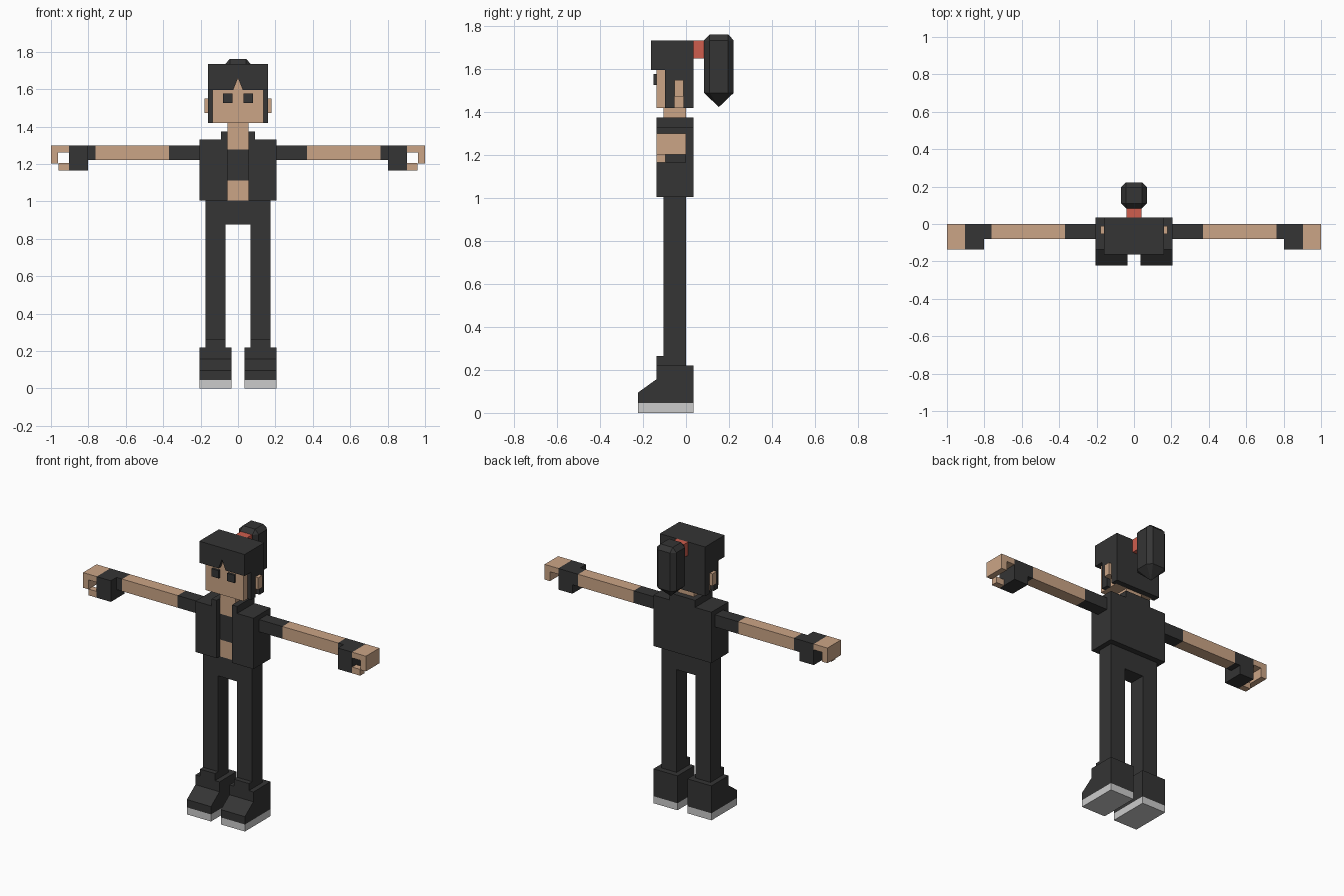
import bpy, bmesh, math

if "Cube" in bpy.data.objects:
    bpy.data.objects.remove(bpy.data.objects["Cube"])


def material(name, rgb):
    m = bpy.data.materials.new(name)
    m.diffuse_color = (*rgb, 1)
    m.use_nodes = True
    m.node_tree.nodes["Principled BSDF"].inputs["Base Color"].default_value = m.diffuse_color
    return m


DARK = material("charcoal", (0.035, 0.035, 0.035))
SKIN = material("skin", (0.60, 0.375, 0.24))
SOLE = material("light grey", (0.60, 0.60, 0.60))
RED = material("tie red", (0.62, 0.11, 0.075))


def finish(name, bm, mat):
    bmesh.ops.remove_doubles(bm, verts=bm.verts, dist=1e-5)
    bmesh.ops.recalc_face_normals(bm, faces=bm.faces)
    me = bpy.data.meshes.new(name)
    bm.to_mesh(me)
    bm.free()
    me.materials.append(mat)
    ob = bpy.data.objects.new(name, me)
    bpy.context.collection.objects.link(ob)
    return ob


def mirror(ob):
    ob.modifiers.new("mirror", 'MIRROR')
    return ob


def box(name, x, y, z, mat):
    """Box from (min, max) ranges on each axis."""
    bm = bmesh.new()
    bmesh.ops.create_cube(bm, size=1)
    for v in bm.verts:
        v.co = [r[0] if c < 0 else r[1] for c, r in zip(v.co, (x, y, z))]
    return finish(name, bm, mat)


def pair(name, x, y, z, mat):
    return mirror(box(name, x, y, z, mat))


def prism(name, pts, axis, lo, hi, mat):
    """Extrude a profile along x (points are y, z) or y (points are x, z)."""
    bm = bmesh.new()
    place = (lambda p, d: (d, *p)) if axis == 'x' else (lambda p, d: (p[0], d, p[1]))
    f = bm.faces.new([bm.verts.new(place(p, lo)) for p in pts])
    new = bmesh.ops.extrude_face_region(bm, geom=[f])["geom"]
    step = (hi - lo, 0, 0) if axis == 'x' else (0, hi - lo, 0)
    bmesh.ops.translate(bm, vec=step,
                        verts=[g for g in new if isinstance(g, bmesh.types.BMVert)])
    return finish(name, bm, mat)


# Shoes
pair("shoe_sole", (.035, .205), (-.223, .036), (0, .045), SOLE)
mirror(prism("shoe", [(-.223, .045), (-.223, .095), (-.137, .157), (-.137, .22),
                      (.036, .22), (.036, .045)], 'x', .035, .205, DARK))
pair("shoe_tongue", (.067, .173), (-.137, -.105), (.2, .265), DARK)

# Legs and hips
prism("trousers", [(-.173, .2), (-.067, .2), (-.067, .877), (.067, .877), (.067, .2),
                   (.173, .2), (.173, 1.005), (-.173, 1.005)], 'y', -.105, 0, DARK)

# Torso with open vest
box("belly", (-.055, .055), (-.105, 0), (1.005, 1.113), SKIN)
box("crop_top", (-.055, .055), (-.105, 0), (1.113, 1.278), DARK)
box("neck", (-.055, .055), (-.105, 0), (1.278, 1.43), SKIN)
mirror(prism("vest_side", [(.055, 1.005), (.205, 1.005), (.205, 1.33), (.09, 1.33),
                           (.09, 1.375), (.055, 1.375)], 'y', -.137, .036, DARK))
box("vest_back", (-.055, .055), (0, .036), (1.005, 1.375), DARK)

# Arms
pair("sleeve", (.2, .37), (-.08, 0), (1.222, 1.3), DARK)
pair("arm", (.37, .763), (-.08, 0), (1.222, 1.3), SKIN)
pair("glove_cuff", (.763, .803), (-.08, 0), (1.222, 1.3), DARK)
pair("glove_palm", (.803, .903), (-.137, 0), (1.165, 1.3), DARK)

# Curled fingers and thumb
mirror(prism("fingers", [(.903, 1.3), (1, 1.3), (1, 1.203), (.962, 1.203),
                         (.962, 1.263), (.903, 1.263)], 'y', -.137, 0, SKIN))
pair("thumb", (.903, .96), (-.137, -.095), (1.165, 1.205), SKIN)

# Head, eyes and ears
box("head", (-.135, .135), (-.137, 0), (1.42, 1.67), SKIN)
pair("eye", (.03, .08), (-.152, -.137), (1.527, 1.577), DARK)
pair("ear", (.135, .18), (-.053, -.011), (1.473, 1.55), SKIN)

# Hair: notched fringe, sides cut around the ears, crown and back
prism("fringe", [(-.16, 1.597), (-.025, 1.597), (0, 1.66), (.025, 1.597), (.16, 1.597),
                 (.16, 1.735), (-.16, 1.735)], 'y', -.162, -.137, DARK)
mirror(prism("hair_side", [(-.137, 1.597), (-.097, 1.597), (-.097, 1.42), (-.053, 1.42),
                           (-.053, 1.55), (-.011, 1.55), (-.011, 1.42), (.036, 1.42),
                           (.036, 1.735), (-.137, 1.735)], 'x', .135, .16, DARK))
box("hair_crown", (-.135, .135), (-.137, 0), (1.67, 1.735), DARK)
box("hair_back", (-.135, .135), (0, .036), (1.42, 1.735), DARK)

# Hair tie and ponytail
box("hair_tie", (-.04, .04), (.036, .085), (1.65, 1.735), RED)


def ring(bm, a, b, z, cy=.153):
    """Eight-sided ring of half width a with flats of half width b."""
    pts = [(a, -b), (a, b), (b, a), (-b, a), (-a, b), (-a, -b), (-b, -a), (b, -a)]
    return [bm.verts.new((x, cy + y, z)) for x, y in pts]


bm = bmesh.new()
rings = [ring(bm, .043, .043, 1.762), ring(bm, .069, .043, 1.735),
         ring(bm, .069, .043, 1.49)]
tip = bm.verts.new((0, .153, 1.424))
for i in range(8):
    j = (i + 1) % 8
    for r, s in zip(rings, rings[1:]):
        bm.faces.new((r[i], r[j], s[j], s[i]))
    bm.faces.new((rings[2][i], rings[2][j], tip))
bm.faces.new([rings[0][i] for i in (0, 1, 3, 5)])
finish("ponytail", bm, DARK)
